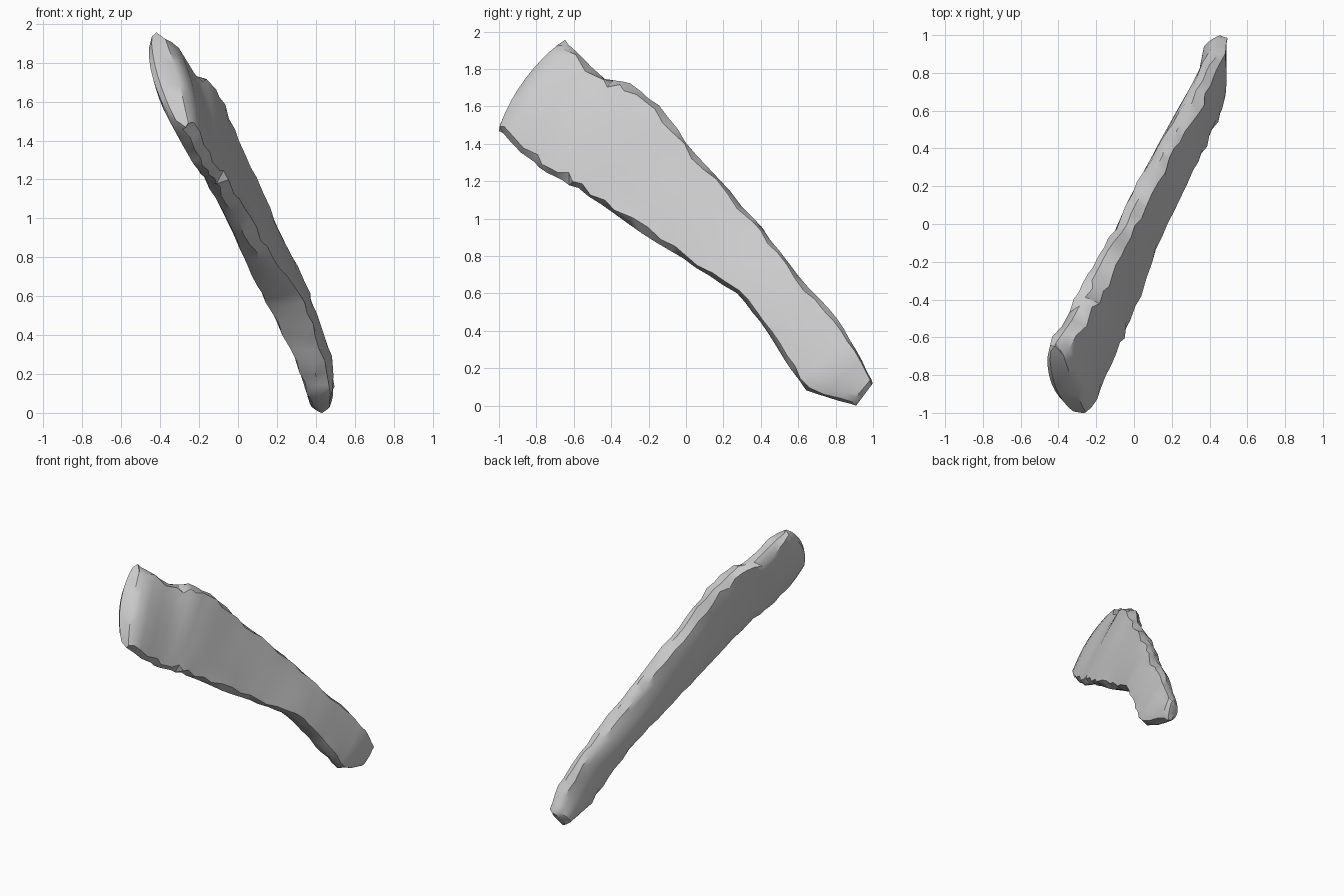
import bpy, bmesh, math, random
from mathutils import Vector

if "Cube" in bpy.data.objects:
    bpy.data.objects.remove(bpy.data.objects["Cube"])

random.seed(11)

# Long edges of the shard: (y, z, x of left face, x of right face)
UPPER = [(-.65, 1.95, -.48, -.35), (-.43, 1.75, -.35, -.22), (-.3, 1.72, -.28, -.14),
         (-.15, 1.6, -.2, -.07), (0, 1.41, -.1, 0), (.17, 1.22, -.02, .09),
         (.36, 1.0, .09, .19), (.5, .83, .18, .27), (.65, .63, .26, .36),
         (.81, .47, .34, .42), (.91, .3, .39, .48), (1.0, .12, .43, .49)]
LOWER = [(-1.0, 1.47, -.34, -.22), (-.82, 1.3, -.25, -.14), (-.7, 1.23, -.21, -.09),
         (-.58, 1.16, -.16, -.04), (-.4, 1.03, -.09, .03), (-.15, .87, -.01, .12),
         (.05, .74, .05, .21), (.27, .6, .12, .32), (.4, .45, .2, .38),
         (.52, .25, .3, .44), (.64, .08, .36, .48), (.91, 0, .39, .46)]
ACROSS = 9      # points across each broad face
STEPS = 3       # rings per station


def sample(edge, t):
    i = min(int(t), len(edge) - 2)
    return Vector(edge[i]).lerp(Vector(edge[i + 1]), t - i)


def ring(bm, t, thick):
    """Closed section: convex left face, lower rim, flat right face, upper rim."""
    up, low = sample(UPPER, t), sample(LOWER, t)
    left, right = [], []
    end = max(0, 1 - t / 1.5)
    for k in range(ACROSS):
        edge = k in (0, ACROSS - 1)
        for side, column in ((-1, left), (1, right)):
            f = .04 + .92 * k / (ACROSS - 1)
            if edge:    # ragged border between face and rim
                f += random.uniform(-.02, .045) * (1 if k == 0 else -1)
            y, z, xl, xr = up.lerp(low, f)
            mid, half = (xl + xr) / 2, (xr - xl) / 2
            s = math.sin(math.pi * f)
            if side < 0:
                half += .055 * s ** .7 - .018
            else:
                half += .01 * s + .03 * end * s
            push = .05 * end * s ** .7
            j = random.uniform(-.008, .008) if edge else 0
            column.append(bm.verts.new((mid + side * half * thick + j - .35 * push,
                                        y - .8 * push, z + .6 * push)))

    def rim(f):
        y, z, xl, xr = up.lerp(low, f + random.uniform(-.015, .015))
        return bm.verts.new((xl + (xr - xl) * random.uniform(.4, .65), y, z))
    return left + [rim(1)] + right[::-1] + [rim(0)]


bm = bmesh.new()
last = len(UPPER) - 1
stops = [0, .1] + [i / STEPS for i in range(1, last * STEPS)] + [last - .12, last]
thickness = {0: .5, .1: .85, last: .45}
rings = [ring(bm, t, thickness.get(t, 1)) for t in stops]
n = len(rings[0])

# Broad faces and rough rims
rough = []
for a, b in zip(rings, rings[1:]):
    for k in range(n):
        m = (k + 1) % n
        face = bm.faces.new((a[k], a[m], b[m], b[k]))
        if ACROSS - 1 <= k <= ACROSS or k >= n - 2:
            rough.append(face)

# Rounded end caps
for r in (rings[0], rings[-1]):
    left, low = r[:ACROSS], r[ACROSS]
    right, up = r[ACROSS + 1:-1][::-1], r[-1]
    for k in range(ACROSS - 1):
        bm.faces.new((left[k], left[k + 1], right[k + 1], right[k]))
    bm.faces.new((up, left[0], right[0]))
    bm.faces.new((low, left[-1], right[-1]))

bmesh.ops.triangulate(bm, faces=rough)
bmesh.ops.recalc_face_normals(bm, faces=bm.faces)
mesh = bpy.data.meshes.new("shard")
bm.to_mesh(mesh)
bm.free()

stone = bpy.data.materials.new("pale grey")
stone.diffuse_color = (.6, .6, .6, 1)
stone.use_nodes = True
stone.node_tree.nodes["Principled BSDF"].inputs["Base Color"].default_value = stone.diffuse_color
mesh.materials.append(stone)
shard = bpy.data.objects.new("shard", mesh)
bpy.context.collection.objects.link(shard)
bpy.context.view_layer.objects.active = shard
shard.select_set(True)
bpy.ops.object.shade_smooth_by_angle(angle=math.radians(35))
